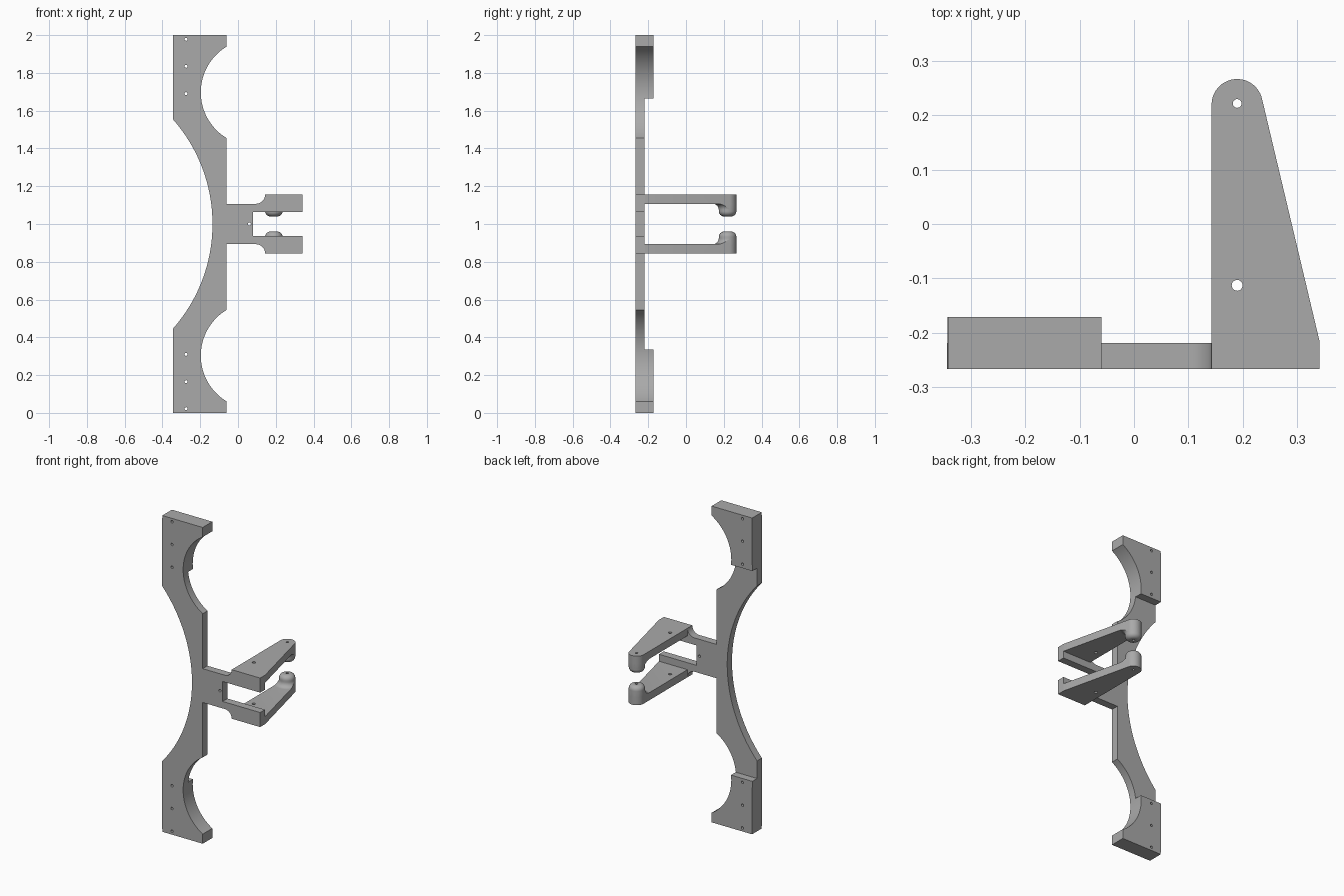
import bpy, bmesh
from math import sin, cos, radians, atan2, acos, hypot, degrees
from mathutils import Matrix, Vector

if "Cube" in bpy.data.objects:
    bpy.data.objects.remove(bpy.data.objects["Cube"])

FRONT, PLATE_BACK, BLOCK_BACK = -0.267, -0.219, -0.171
MID = 1.0                      # height of the mirror plane; meshes are built around it

grey = bpy.data.materials.new("plain grey")
grey.use_nodes = True
grey.diffuse_color = (0.4, 0.4, 0.4, 1)
grey.node_tree.nodes["Principled BSDF"].inputs["Base Color"].default_value = (0.4, 0.4, 0.4, 1)


def arc(cx, cy, r, start, end, n):
    """Points on a circle between two angles in degrees."""
    angles = [radians(start + (end - start) * i / n) for i in range(n + 1)]
    return [(cx + r * cos(a), cy + r * sin(a)) for a in angles]


def make(name, bm):
    bmesh.ops.recalc_face_normals(bm, faces=bm.faces)
    mesh = bpy.data.meshes.new(name)
    bm.to_mesh(mesh)
    bm.free()
    mesh.materials.append(grey)
    obj = bpy.data.objects.new(name, mesh)
    obj.location.z = MID
    bpy.context.collection.objects.link(obj)
    return obj


def prism(name, coords, offset):
    """Extrude a closed outline along an offset."""
    bm = bmesh.new()
    face = bm.faces.new([bm.verts.new(c) for c in coords])
    out = bmesh.ops.extrude_face_region(bm, geom=[face])["geom"]
    bmesh.ops.translate(bm, vec=offset, verts=[v for v in out if isinstance(v, bmesh.types.BMVert)])
    return make(name, bm)


def lathe(name, profile, x, y, steps):
    """Spin a closed radius/height profile around a vertical axis."""
    bm = bmesh.new()
    verts = [bm.verts.new((x + r, y, z)) for r, z in profile]
    edges = [bm.edges.new(pair) for pair in zip(verts, verts[1:])]
    bmesh.ops.spin(bm, geom=verts + edges, cent=(x, y, 0), axis=(0, 0, 1),
                   angle=radians(360), steps=steps)
    bmesh.ops.remove_doubles(bm, verts=bm.verts, dist=1e-5)
    return make(name, bm)


def holes(name, spots, radius, turn):
    bm = bmesh.new()
    for spot in spots:
        bmesh.ops.create_cone(bm, cap_ends=True, segments=24, radius1=radius, radius2=radius,
                              depth=0.6, matrix=Matrix.Translation(spot) @ turn)
    return make(name, bm)


def apply(obj, mod):
    bpy.context.view_layer.objects.active = obj
    bpy.ops.object.modifier_apply(modifier=mod.name)


def combine(obj, other, operation):
    mod = obj.modifiers.new("combine", "BOOLEAN")
    mod.operation, mod.solver, mod.object = operation, "EXACT", other
    bpy.context.view_layer.update()
    apply(obj, mod)
    bpy.data.objects.remove(other)


# Frame outline, upper half: right side going down, then mirrored
EDGE, LEFT, RIGHT = -0.06, -0.343, 0.342
bite_x, bite_z, bite_r = 0.086, 0.697, 0.283
half = degrees(acos((bite_x - EDGE) / bite_r))
right_side = [(EDGE, 1.0)]
right_side += arc(bite_x, bite_z, bite_r, 180 - half, 180 + half, 36)
right_side += [(EDGE, 0.107)]
right_side += arc(0.095, 0.155, 0.048, -90, 0, 10)
right_side += [(RIGHT, 0.155), (RIGHT, 0.063), (0.08, 0.063)]
bow_r = 0.838
bow_half = degrees(atan2(0.555, bow_r - 0.208))
outline = right_side + [(x, -z) for x, z in reversed(right_side)]
outline += [(LEFT, -1.0)] + arc(-0.135 - bow_r, 0, bow_r, -bow_half, bow_half, 64) + [(LEFT, 1.0)]
frame = prism("frame", [(x, FRONT, z) for x, z in outline], (0, BLOCK_BACK - FRONT, 0))

# Thin the frame between the two end blocks
relief = [(x, PLATE_BACK, z) for x, z in ((-1, -0.665), (1, -0.665), (1, 0.665), (-1, 0.665))]
combine(frame, prism("relief", relief, (0, 0.3, 0)), "DIFFERENCE")

# Tapered arm with a rounded tip
tip_x, tip_y, tip_r = 0.19, 0.22, 0.047
corner = Vector((RIGHT - tip_x, -0.217 - tip_y))
tangent = degrees(atan2(corner.y, corner.x) + acos(tip_r / hypot(*corner)))
foot = [(tip_x - tip_r, FRONT), (RIGHT, FRONT), (RIGHT, -0.217)]
foot += arc(tip_x, tip_y, tip_r, tangent, 180, 28)
arms = prism("arms", [(x, y, 0.107) for x, y in foot], (0, 0, 0.048))

# Rounded boss under the tip, flared into the arm
profile = [(0, 0.04)] + arc(0.0185, 0.068, 0.028, -90, 0, 8)
profile += arc(0.0775, 0.076, 0.031, 180, 90, 8) + [(0.0775, 0.13), (0, 0.13)]
boss = lathe("boss", profile, tip_x, tip_y, 48)
combine(boss, prism("trim", [(x, y, 0) for x, y in foot], (0, 0, 0.12)), "INTERSECT")
combine(arms, boss, "UNION")

# Second arm below, then join both to the frame
mirror = arms.modifiers.new("mirror", "MIRROR")
mirror.use_axis = (False, False, True)
mirror.use_mirror_merge = False
apply(arms, mirror)
combine(frame, arms, "UNION")

# Drilled holes: mounting holes through the frame, pivot holes through the arms
through = Matrix.Rotation(radians(90), 4, "X")
mounts = [(-0.275, FRONT, s * z) for s in (-1, 1) for z in (0.69, 0.835, 0.978)]
combine(frame, holes("mount_holes", mounts + [(0.06, FRONT, 0)], 0.008, through), "DIFFERENCE")
combine(frame, holes("tip_hole", [(tip_x, 0.222, 0)], 0.008, Matrix()), "DIFFERENCE")
combine(frame, holes("arm_hole", [(tip_x, -0.113, 0)], 0.01, Matrix()), "DIFFERENCE")

# Smooth the curved walls, keep the edges crisp
frame.name = "bracket_frame"
bpy.ops.object.select_all(action="DESELECT")
frame.select_set(True)
bpy.context.view_layer.objects.active = frame
bpy.ops.object.shade_smooth_by_angle(angle=radians(30))
